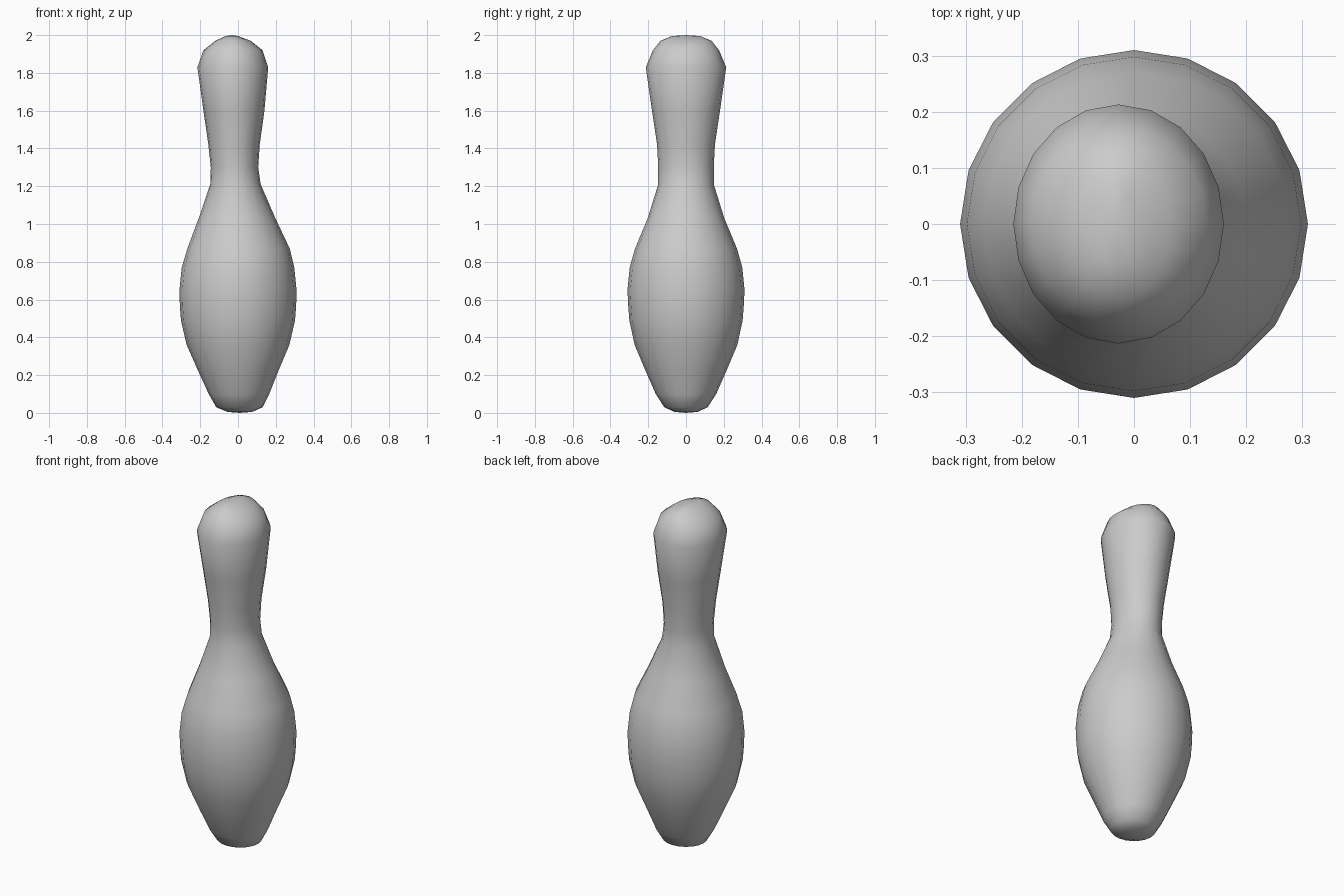
import bpy, bmesh
from math import cos, sin, pi

SIDES = 20
# Rings from bottom to top: height, left x, right x, half depth
RINGS = [
    (0.005, -0.055, 0.075, 0.06),
    (0.03, -0.115, 0.13, 0.115),
    (0.10, -0.155, 0.165, 0.16),
    (0.22, -0.21, 0.213, 0.213),
    (0.36, -0.272, 0.272, 0.272),
    (0.49, -0.302, 0.302, 0.30),
    (0.57, -0.308, 0.308, 0.306),
    (0.65, -0.31, 0.31, 0.31),
    (0.77, -0.298, 0.298, 0.298),
    (0.87, -0.268, 0.274, 0.27),
    (1.03, -0.208, 0.198, 0.203),
    (1.21, -0.147, 0.12, 0.147),
    (1.30, -0.144, 0.107, 0.147),
    (1.42, -0.157, 0.115, 0.153),
    (1.60, -0.183, 0.14, 0.18),
    (1.83, -0.215, 0.16, 0.213),
    (1.92, -0.183, 0.13, 0.175),
    (1.97, -0.12, 0.067, 0.135),
    (1.995, -0.065, 0.0, 0.075),
]

# Lofted pin body with a slightly off-centre neck and head
bm = bmesh.new()
loops = []
for z, left, right, depth in RINGS:
    cx, rx = (left + right) / 2, (right - left) / 2
    loops.append([bm.verts.new((cx + rx * cos(2 * pi * i / SIDES),
                                depth * sin(2 * pi * i / SIDES), z))
                  for i in range(SIDES)])
for low, high in zip(loops, loops[1:]):
    for i in range(SIDES):
        j = (i + 1) % SIDES
        bm.faces.new((low[i], low[j], high[j], high[i]))

# Closed foot and crown
foot = bm.verts.new((0.01, 0, 0))
crown = bm.verts.new((-0.032, 0, 2.0))
for i in range(SIDES):
    j = (i + 1) % SIDES
    bm.faces.new((foot, loops[0][j], loops[0][i]))
    bm.faces.new((crown, loops[-1][i], loops[-1][j]))
for f in bm.faces:
    f.smooth = True

mesh = bpy.data.meshes.new("pin_body")
bm.to_mesh(mesh)
bm.free()
bpy.context.collection.objects.link(bpy.data.objects.new("pin_body", mesh))
